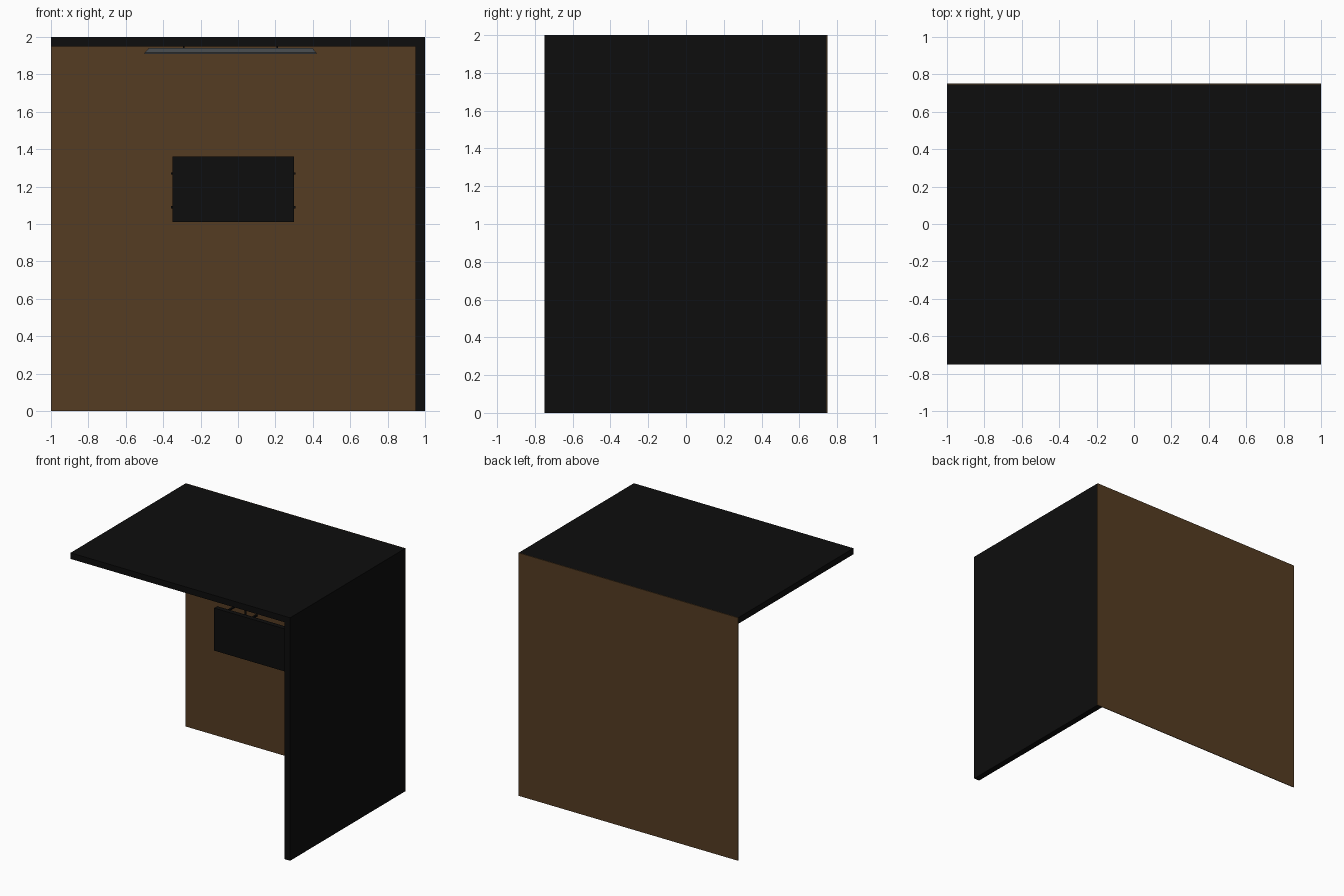
import bpy, bmesh

if "Cube" in bpy.data.objects:
    bpy.data.objects.remove(bpy.data.objects["Cube"])


def material(name, rgb):
    m = bpy.data.materials.new(name)
    m.diffuse_color = (*rgb, 1)
    m.use_nodes = True
    m.node_tree.nodes["Principled BSDF"].inputs["Base Color"].default_value = m.diffuse_color
    return m


BLACK = material("black", (0.004, 0.004, 0.004))
BROWN = material("brown", (0.09, 0.045, 0.016))
GREY = material("grey", (0.06, 0.065, 0.07))


def box(name, lo, hi, mat, top_inset=0.0):
    """Box from corner to corner, optionally with a smaller top face."""
    bm = bmesh.new()
    bmesh.ops.create_cube(bm, size=1)
    mid = [(a + b) / 2 for a, b in zip(lo, hi)]
    for v in bm.verts:
        top = v.co.z > 0
        for i in range(3):
            half = (hi[i] - lo[i]) / 2
            if top and i < 2:
                half -= top_inset
            v.co[i] = mid[i] + (half if v.co[i] > 0 else -half)
    me = bpy.data.meshes.new(name)
    bm.to_mesh(me)
    bm.free()
    ob = bpy.data.objects.new(name, me)
    me.materials.append(mat)
    bpy.context.collection.objects.link(ob)
    return ob


# Booth shell
box("ceiling", (-1, -0.75, 1.95), (1, 0.745, 2), BLACK)
box("side_wall", (0.95, -0.75, 0), (1, 0.745, 1.95), BLACK)
box("back_wall", (-1, 0.745, 0), (1, 0.75, 2), BROWN)

# Screen
box("screen", (-0.35, 0.19, 1.01), (0.30, 0.23, 1.36), BLACK)

# Screen bracket: arms to the wall and an upright on each side
for side, x in (("left", -0.35), ("right", 0.30)):
    for level, z in (("lower", 1.09), ("upper", 1.27)):
        box(f"{side}_{level}_arm", (x - 0.007, 0.22, z - 0.006),
            (x + 0.007, 0.745, z + 0.006), BLACK)
    xi = x + (0.01 if x < 0 else -0.01)
    box(f"{side}_upright", (xi - 0.005, 0.58, 1.09), (xi + 0.005, 0.59, 1.27), BLACK)

# Ceiling lamp with a lip, a sloped hood and hangers
box("lamp_lip", (-0.5, -0.2, 1.908), (0.42, 0.2, 1.916), GREY)
box("lamp_hood", (-0.5, -0.2, 1.916), (0.42, 0.2, 1.942), GREY, top_inset=0.025)
for side, x in (("left", -0.29), ("right", 0.21)):
    box(f"{side}_lamp_hanger", (x - 0.004, -0.004, 1.942), (x + 0.004, 0.004, 1.95), BLACK)
